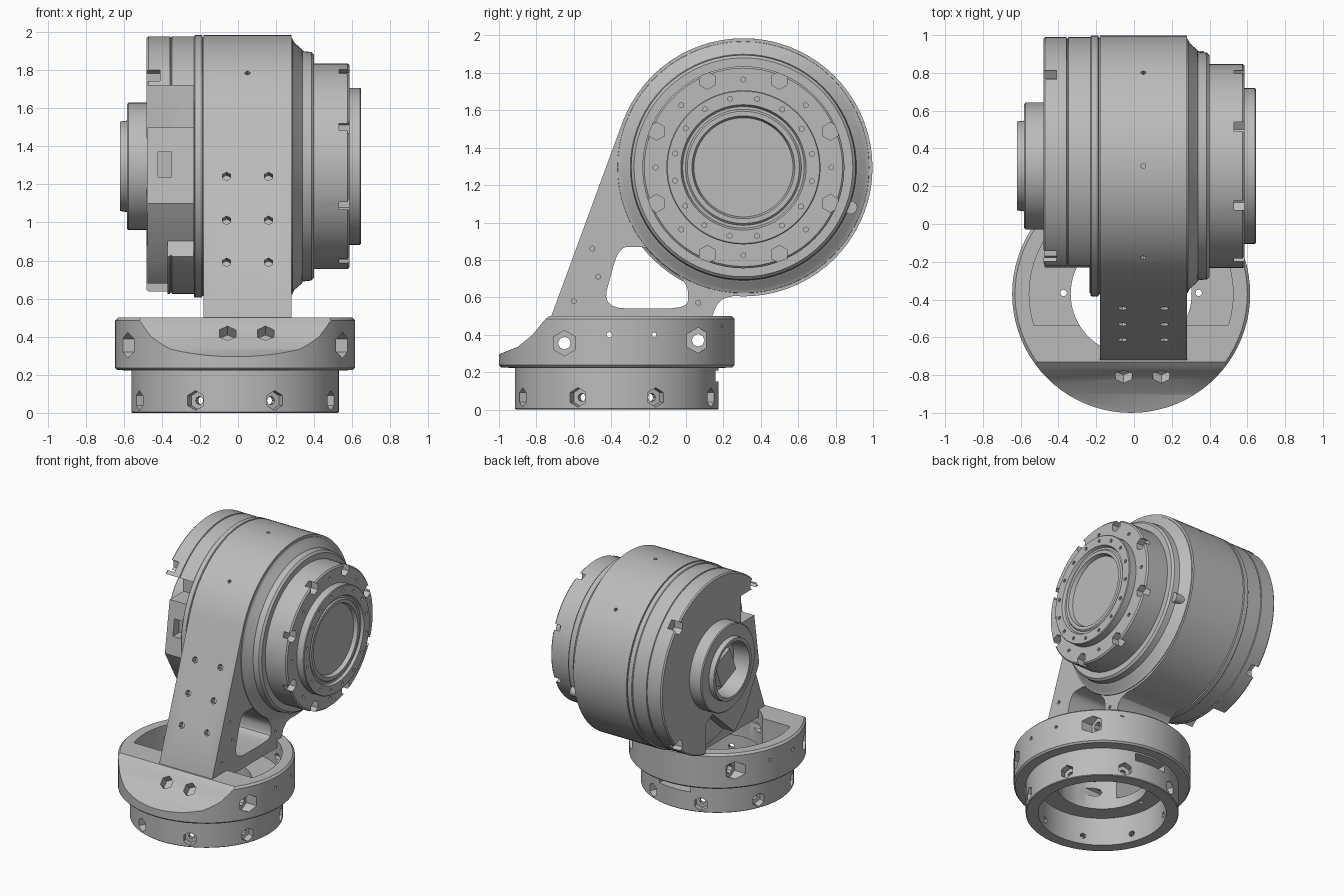
import bpy, bmesh, math
from mathutils import Vector, Matrix

if "Cube" in bpy.data.objects:
    bpy.data.objects.remove(bpy.data.objects["Cube"])

CY, CZ = 0.307, 1.295         # drum axis (runs along x)
BX, BY = -0.015, -0.37        # base axis (runs along z)
grey = bpy.data.materials.new("cast_grey")
grey.diffuse_color = (0.5, 0.5, 0.5, 1)
grey.use_nodes = True
grey.node_tree.nodes["Principled BSDF"].inputs["Base Color"].default_value = grey.diffuse_color


def make(name, bm):
    bmesh.ops.recalc_face_normals(bm, faces=bm.faces)
    me = bpy.data.meshes.new(name)
    bm.to_mesh(me)
    bm.free()
    me.materials.append(grey)
    ob = bpy.data.objects.new(name, me)
    bpy.context.collection.objects.link(ob)
    return ob


def lathe(name, profile, matrix, seg=72):
    """Spin a closed (radius, height) profile around z, then place it."""
    bm = bmesh.new()
    rings = []
    for r, h in profile:
        if r == 0:
            rings.append([bm.verts.new((0, 0, h))] * seg)
        else:
            rings.append([bm.verts.new((r * math.cos(2 * math.pi * i / seg),
                                        r * math.sin(2 * math.pi * i / seg), h)) for i in range(seg)])
    for k in range(len(rings)):
        a, b = rings[k], rings[(k + 1) % len(rings)]
        for i in range(seg):
            j = (i + 1) % seg
            vs = list(dict.fromkeys((a[i], a[j], b[j], b[i])))
            if len(vs) > 2:
                bm.faces.new(vs)
    bm.transform(matrix)
    return make(name, bm)


def prism(name, pts, lo, hi, axis='X'):
    """Extrude a yz outline along x, or an xy outline along z."""
    bm = bmesh.new()
    place = (lambda p, h: (h, p[0], p[1])) if axis == 'X' else (lambda p, h: (p[0], p[1], h))
    a = [bm.verts.new(place(p, lo)) for p in pts]
    b = [bm.verts.new(place(p, hi)) for p in pts]
    bm.faces.new(a)
    bm.faces.new(b)
    for i in range(len(pts)):
        j = (i + 1) % len(pts)
        bm.faces.new((a[i], a[j], b[j], b[i]))
    return make(name, bm)


def pegs(name, items, seg=8):
    """Cylinders (centre, direction, radius, length) in one mesh."""
    bm = bmesh.new()
    for c, d, r, l in items:
        m = Matrix.Translation(c) @ Vector(d).to_track_quat('Z', 'Y').to_matrix().to_4x4()
        bmesh.ops.create_cone(bm, cap_ends=True, segments=seg, radius1=r, radius2=r, depth=l, matrix=m)
    return make(name, bm)


def cut(ob, cutter):
    m = ob.modifiers.new("cut", 'BOOLEAN')
    m.operation, m.solver, m.object = 'DIFFERENCE', 'EXACT', cutter
    bpy.context.view_layer.objects.active = ob
    bpy.ops.object.modifier_apply(modifier=m.name)
    bpy.data.objects.remove(cutter)


def rounded(pts, t=0.3, n=5):
    """Replace each corner with a small curve."""
    out = []
    for i, p in enumerate(pts):
        p, q, s = Vector(p), Vector(pts[i - 1]), Vector(pts[(i + 1) % len(pts)])
        a, b = p.lerp(q, t), p.lerp(s, t)
        out += [tuple(a.lerp(p, k / n).lerp(p.lerp(b, k / n), k / n)) for k in range(n + 1)]
    return out


def around(radius, x, n, phase=0):
    return [(x, CY + radius * math.cos(a), CZ + radius * math.sin(a))
            for a in (math.radians(phase + 360 * i / n) for i in range(n))]


turn = Matrix.Rotation(math.pi / 2, 4, 'Y')
drum_m = Matrix.Translation((0, CY, CZ)) @ turn
cap_m = Matrix.Translation((0, CY + 0.005, CZ + 0.006)) @ turn
base_m = Matrix.Translation((BX, BY, 0))

# Arm: drum housing with a tangent leg
R = 0.69
arc = [(CY + R * math.cos(math.radians(a)), CZ + R * math.sin(math.radians(a)))
       for a in [159.5 - 254 * i / 56 for i in range(57)]]
arm = prism("arm", arc + [(0.2, 0.593), (0.165, 0.56), (0.14, 0.5), (0.2, 0.44), (-0.72, 0.44), (-0.72, 0.5)],
            -0.18, 0.28)
cut(arm, prism("c", rounded([(-0.45, 0.54), (0.01, 0.54), (0.01, 0.67), (-0.2, 0.87), (-0.36, 0.87)]), -1, 1))
cut(arm, pegs("c", [((x, -0.72 + (z - 0.5) * 0.375, z), (0, -0.93, 0.36), 0.024, 0.08)
                    for x in (-0.06, 0.16) for z in (0.79, 1.01, 1.24)]
            + [((0.28, y, z), (1, 0, 0), 0.014, 0.06)
               for y, z in ((-0.5, 0.86), (-0.47, 0.71), (-0.6, 0.58), (0.065, 0.57))]
            + [((0.05, CY + R * math.sin(a), CZ + R * math.cos(a)), (0, math.sin(a), math.cos(a)), 0.014, 0.06)
               for a in (-0.78, 0, 0.8)], 6))

# Stepped shoulder between housing and output
lathe("drum_shoulder", [(0, 0.27), (0.675, 0.27), (0.672, 0.285), (0.65, 0.295), (0.615, 0.335),
                        (0.605, 0.34), (0.6, 0.385), (0.585, 0.40), (0, 0.40)], drum_m)
pegs("locating_pin", [((0.33, 0.88, 1.08), (1, 0, 0), 0.036, 0.08)], 16)

# Output flange with bolt notches
flange = lathe("output_flange", [(0, 0.39), (0.54, 0.39), (0.54, 0.575), (0.53, 0.585), (0, 0.585)], drum_m)
cut(flange, pegs("c", [(p, (1, 0, 0), 0.048, 0.11) for p in around(0.503, 0.585, 8, 22.5)], 6))
cut(flange, pegs("c", [(p, (1, 0, 0), 0.014, 0.05) for p in around(0.47, 0.585, 8, 0)], 6))

# Output ring with dished centre
ring = lathe("output_ring", [(0, 0.57), (0.412, 0.57), (0.412, 0.64), (0.407, 0.645), (0.335, 0.645), (0.325, 0.625),
                             (0.31, 0.625), (0.30, 0.635), (0.275, 0.635), (0.265, 0.605), (0, 0.605)], drum_m)
cut(ring, pegs("c", [(p, (1, 0, 0), 0.014, 0.05) for p in around(0.373, 0.645, 16, 11)], 6))

# Rear drum plate, and the cap with its front opening
lathe("drum_plate", [(0, -0.23), (0.685, -0.23), (0.69, -0.225), (0.69, -0.19), (0.68, -0.186),
                     (0.68, -0.17), (0, -0.17)], drum_m)
cap = lathe("drum_cap", [(0, -0.48), (0.668, -0.48), (0.677, -0.47), (0.677, -0.358), (0.67, -0.355),
                         (0.67, -0.35), (0.677, -0.347), (0.677, -0.22), (0, -0.22)], cap_m)
cut(cap, prism("c", [(-0.5, 0.8), (-0.18, 0.8), (-0.06, 1.0), (0.0, 1.25), (0.0, 1.72), (-0.5, 1.72)], -0.6, -0.235))
cut(cap, prism("c", [(-0.5, 0.5), (0.44, 0.5), (0.44, 0.88), (0.1, 1.05), (-0.5, 1.05)], -0.6, -0.37))
cut(cap, pegs("c", [(p, (1, 0, 0), 0.05, 0.14) for p in around(0.655, -0.48, 4, 45)], 6))

# Connector block sitting in the opening
block = prism("connector_block", [(0.05, 1.5), (-0.17, 1.5), (-0.23, 1.1), (-0.06, 0.8), (0.08, 0.68), (0.38, 0.95)],
              -0.475, -0.232)
cut(block, prism("c", [(-0.3, 1.24), (-0.13, 1.24), (-0.13, 1.37), (-0.3, 1.37)], -0.42, -0.35))

# Rear boss, hollow, with a socket inside
lathe("rear_boss", [(0, -0.36), (0.335, -0.36), (0.335, -0.575), (0.328, -0.582), (0.24, -0.582), (0.235, -0.62),
                    (0.21, -0.62), (0.2, -0.49), (0, -0.49)], drum_m, 48)
prism("rear_socket", [(CY - 0.13, CZ - 0.06), (CY + 0.05, CZ - 0.14), (CY + 0.13, CZ + 0.06), (CY - 0.05, CZ + 0.13)],
      -0.56, -0.48)

# Base: stepped ring, sloped at the front, hollow inside
base = lathe("base", [(0.455, 0), (0.54, 0), (0.545, 0.005), (0.545, 0.222), (0.618, 0.225), (0.63, 0.237),
                      (0.63, 0.485), (0.615, 0.5), (0.32, 0.5), (0.32, 0.22), (0.455, 0.22)], base_m, 80)
cavity = [(BX + 0.54 * math.cos(math.radians(a)), BY + 0.54 * math.sin(math.radians(a)))
          for a in range(-18, 199, 6)]
cut(base, prism("c", cavity, 0.3, 0.7, 'Z'))
cut(base, prism("c", [(-0.72, 0.51), (-0.76, 0.475), (-0.82, 0.40), (-0.9, 0.335), (-1.0, 0.295), (-1.2, 0.29),
                      (-1.2, 0.7), (-0.72, 0.7)], -1, 1))
# Window at the back of the neck
cut(base, prism("c", [(0.0, 0.15), (0.3, 0.15), (0.3, 0.21), (0.0, 0.21)], -0.15, 0.12))

# Base bolt holes: lower ring, sides, slope
spokes = [math.pi / 8 + i * math.pi / 4 for i in range(8)]
for rad, r, length, seg in ((0.5, 0.022, 0.3, 8), (0.56, 0.052, 0.14, 6)):
    cut(base, pegs("c", [((BX + rad * math.cos(a), BY + rad * math.sin(a), 0.065),
                          (math.cos(a), math.sin(a), 0), r, length) for a in spokes], seg))
cut(base, pegs("c", [((0, y, z), (1, 0, 0), r, 2) for y, z, r in ((-0.65, 0.355, 0.034), (0.065, 0.37, 0.034),
                                                                 (-0.41, 0.4, 0.015), (-0.17, 0.4, 0.012))]))
cut(base, pegs("c", [((BX + s * (x + 0.25), y, z), (1, 0, 0), 0.068, 0.5) for s in (-1, 1)
                     for x, y, z in ((0.5, -0.65, 0.355), (0.41, 0.065, 0.37))], 6))
cut(base, pegs("c", [((x, -0.82, 0.43), (0, -0.6, 0.6), 0.05, 0.16) for x in (-0.055, 0.145)], 6))
# Small floor holes either side of the leg
cut(base, pegs("c", [((x, -0.365, 0.26), (0, 0, 1), 0.018, 0.3) for x in (-0.373, 0.343)]))

# Smooth shading with sharp edges kept
bpy.ops.object.select_all(action='DESELECT')
for ob in bpy.context.scene.objects:
    ob.select_set(True)
    bpy.context.view_layer.objects.active = ob
bpy.ops.object.shade_smooth_by_angle(angle=math.radians(28))
